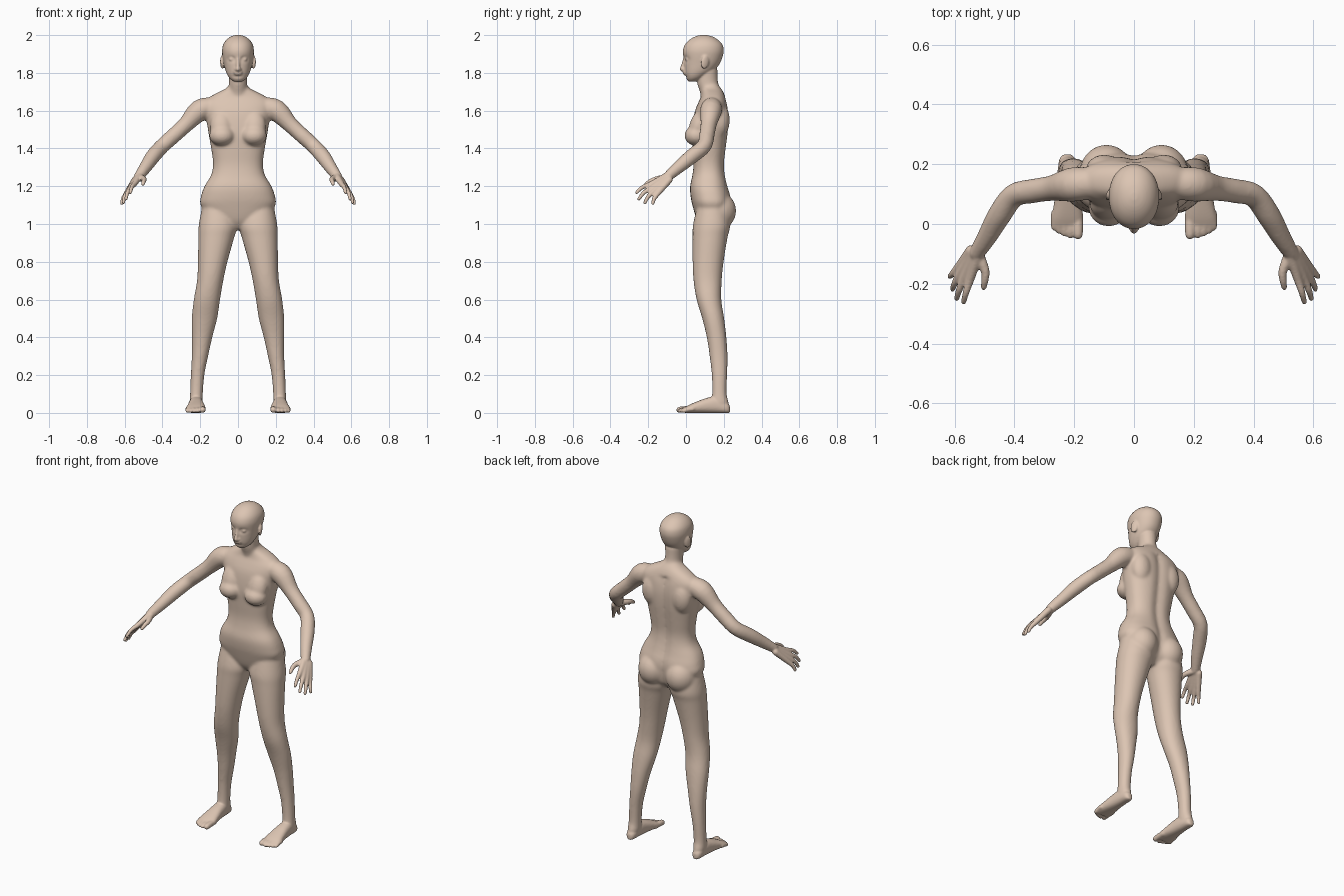
import bpy, bmesh, math
from mathutils import Vector, Matrix

if "Cube" in bpy.data.objects:
    bpy.data.objects.remove(bpy.data.objects["Cube"])


def smooth_rows(rows, steps=5):
    """Catmull-Rom interpolation of every column."""
    out = []
    for i in range(len(rows) - 1):
        a, b, c, d = (rows[max(i - 1, 0)], rows[i], rows[i + 1], rows[min(i + 2, len(rows) - 1)])
        for s in range(steps):
            t = s / steps
            out.append([0.5 * (2 * q + (r - p) * t + (2 * p - 5 * q + 4 * r - w) * t * t
                               + (3 * q - p - 3 * r + w) * t ** 3) for p, q, r, w in zip(a, b, c, d)])
    return out + [list(rows[-1])]


def skin(bm, rings):
    """Bridge rings of points into a closed shell."""
    vs = [[bm.verts.new(p) for p in ring] for ring in rings]
    n = len(vs[0])
    for a, b in zip(vs, vs[1:]):
        for i in range(n):
            bm.faces.new((a[i], a[(i + 1) % n], b[(i + 1) % n], b[i]))
    bm.faces.new(vs[0][::-1])
    bm.faces.new(vs[-1])
    return [v for ring in vs for v in ring]


def curve_pow(v, e):
    return math.copysign(abs(v) ** (2 / e), v)


def stack(bm, rows, e=2.0, side=1, n=48):
    """Horizontal sections: z, x min, x max, y min, y max."""
    rings = []
    for z, x0, x1, y0, y1 in smooth_rows(rows):
        ring = []
        for i in range(n):
            a = math.tau * i / n
            ring.append((side * ((x0 + x1) / 2 + (x1 - x0) / 2 * curve_pow(math.cos(a), e)),
                         (y0 + y1) / 2 + (y1 - y0) / 2 * curve_pow(math.sin(a), e), z))
        rings.append(ring)
    return skin(bm, rings)


def tube(bm, pts, side=1, n=16):
    """Round limb through points x, y, z, radius, with domed ends."""
    rows = smooth_rows(pts, 4)
    cs = [Vector(r[:3]) for r in rows]
    rad = [r[3] for r in rows]
    d0, d1 = (cs[0] - cs[1]).normalized(), (cs[-1] - cs[-2]).normalized()
    r0, r1 = rad[0], rad[-1]
    caps = [(0.5, 0.86), (0.86, 0.5), (0.98, 0.15)]
    cs = [cs[0] + d0 * r0 * h for h, _ in caps[::-1]] + cs + [cs[-1] + d1 * r1 * h for h, _ in caps]
    rad = [r0 * w for _, w in caps[::-1]] + rad + [r1 * w for _, w in caps]
    rings = []
    for i, c in enumerate(cs):
        t = (cs[min(i + 1, len(cs) - 1)] - cs[max(i - 1, 0)]).normalized()
        ref = Vector((0, 0, 1)) if abs(t.z) < 0.9 else Vector((1, 0, 0))
        u = t.cross(ref).normalized()
        v = t.cross(u)
        ring = [c + rad[i] * (u * math.cos(math.tau * k / n) + v * math.sin(math.tau * k / n)) for k in range(n)]
        rings.append([(p.x * side, p.y, p.z) for p in ring])
    skin(bm, rings)


def blob(bm, c, r, side=1, tilt=(0, 0)):
    """Ellipsoid, tilted about x and z."""
    m = (Matrix.Diagonal((side, 1, 1, 1)) @ Matrix.Translation(c) @ Matrix.Rotation(tilt[0], 4, 'X')
         @ Matrix.Rotation(tilt[1], 4, 'Z') @ Matrix.Diagonal((*r, 1)))
    bmesh.ops.create_uvsphere(bm, u_segments=24, v_segments=16, radius=1, matrix=m)


def finish(bm, name, voxel, rounds, swell):
    """Fuse overlapping shells into one soft skin."""
    bmesh.ops.recalc_face_normals(bm, faces=bm.faces)
    me = bpy.data.meshes.new(name)
    bm.to_mesh(me)
    bm.free()
    ob = bpy.data.objects.new(name, me)
    bpy.context.collection.objects.link(ob)
    fuse(ob, voxel, rounds, swell)
    return ob


def fuse(ob, voxel, rounds, swell):
    m = ob.modifiers.new("fuse", 'REMESH')
    m.mode, m.voxel_size, m.use_smooth_shade = 'VOXEL', voxel, True
    m = ob.modifiers.new("soften", 'SMOOTH')
    m.factor, m.iterations = 0.5, rounds
    m = ob.modifiers.new("swell", 'DISPLACE')
    m.strength, m.mid_level = swell, 0
    bpy.ops.object.select_all(action='DESELECT')
    ob.select_set(True)
    bpy.context.view_layer.objects.active = ob
    bpy.ops.object.convert(target='MESH')


# torso with spine groove
body = bmesh.new()
torso = [(0.975, .05, .09, .19), (1.02, .14, .06, .225), (1.1, .196, .036, .238), (1.15, .193, .026, .235),
         (1.2, .175, .024, .22), (1.26, .14, .036, .207), (1.32, .13, .042, .203), (1.4, .14, .038, .212),
         (1.48, .154, .034, .222), (1.55, .165, .04, .226), (1.6, .178, .05, .223), (1.64, .18, .066, .216),
         (1.67, .15, .08, .207), (1.695, .105, .085, .197), (1.715, .065, .085, .185), (1.74, .04, .085, .165)]
for v in stack(body, [(z, -w, w, a, b) for z, w, a, b in torso], 2.4):
    if v.co.y > 0.15 and v.co.z < 1.66:
        v.co.y -= 0.014 * math.exp(-(v.co.x / 0.028) ** 2)

# neck
neck = [(1.62, .065, .09, .2), (1.69, .052, .078, .187), (1.75, .046, .06, .168), (1.83, .05, .06, .165)]
stack(body, [(z, -w, w, a, b) for z, w, a, b in neck])

leg = [(1.13, .04, .18, .07, .21), (1.0, .006, .205, .04, .232), (.93, .022, .208, .037, .218),
       (.8, .058, .21, .037, .197), (.7, .08, .215, .042, .187), (.6, .097, .232, .058, .185),
       (.5, .112, .243, .088, .2), (.4, .138, .243, .112, .212), (.3, .16, .243, .127, .218),
       (.2, .18, .248, .138, .216), (.1, .188, .252, .14, .214), (.05, .19, .254, .13, .225), (.005, .2, .245, .14, .215)]
arm = [(.14, .137, 1.62, .05), (.205, .132, 1.6, .056), (.275, .12, 1.528, .041), (.34, .11, 1.468, .039),
       (.402, .095, 1.412, .038), (.45, .03, 1.358, .038), (.49, -.04, 1.3, .032), (.527, -.1, 1.248, .025)]
for s in (1, -1):
    stack(body, leg, 2.1, s)
    tube(body, arm, s, 24)
    # buttocks, breasts and shoulder blades
    blob(body, (.092, .165, 1.07), (.09, .099, .1), s)
    blob(body, (.085, .055, 1.468), (.066, .062, .052), s)
    blob(body, (.088, .066, 1.52), (.058, .046, .088), s, (-.3, 0))
    blob(body, (.1, .18, 1.55), (.06, .05, .09), s)
body = finish(body, "body", .008, 8, .0015)

# head with eye sockets
detail = bmesh.new()
head = [(1.755, .022, .014, .05), (1.77, .042, .003, .085), (1.79, .056, -.004, .115), (1.815, .066, -.008, .15),
        (1.85, .074, -.01, .178), (1.89, .081, -.014, .194), (1.92, .083, -.015, .199), (1.95, .077, -.004, .192),
        (1.975, .06, .02, .168), (1.992, .036, .05, .138), (2.0, .01, .08, .105)]
for v in stack(detail, [(z, -w, w, a, b) for z, w, a, b in head], 2.1):
    x, y, z = v.co
    if y < 0.05:
        v.co.y += 0.014 * math.exp(-((abs(x) - .033) / .02) ** 2 - ((z - 1.873) / .013) ** 2)
        v.co.y += 0.006 * math.exp(-(x / .03) ** 2 - ((z - 1.783) / .007) ** 2)

# nose and lips
tube(detail, [(0, -.006, 1.885, .007), (0, -.014, 1.845, .009), (0, -.022, 1.82, .011)])
blob(detail, (0, -.006, 1.804), (.024, .011, .005))
blob(detail, (0, -.005, 1.794), (.02, .011, .006))

# foot outline: y, centre x, half width, height
foot = [(.232, .223, .012, .035), (.215, .223, .026, .055), (.16, .222, .034, .085), (.11, .222, .039, .078),
        (.06, .222, .046, .06), (.02, .223, .052, .043), (-.008, .223, .05, .028)]
toes = [(.187, -.036, .016), (.213, -.038, .011), (.233, -.032, .0105), (.251, -.023, .0105), (.267, -.012, .0105)]
fingers = [[(.548, -.185, 1.212), (.562, -.23, 1.195), (.57, -.262, 1.166)],
           [(.568, -.18, 1.192), (.585, -.222, 1.167), (.593, -.25, 1.132)],
           [(.582, -.167, 1.176), (.6, -.2, 1.145), (.607, -.218, 1.112)],
           [(.59, -.148, 1.163), (.608, -.168, 1.135), (.616, -.176, 1.108)]]
for s in (1, -1):
    # eyes, nostrils and ears
    blob(detail, (.033, .009, 1.872), (.015, .013, .01), s)
    blob(detail, (.011, -.013, 1.818), (.008, .009, .007), s)
    blob(detail, (.083, .1, 1.856), (.008, .022, .036), s, (-.15, .4))
    # feet
    rings = []
    for y, x, w, h in smooth_rows(foot):
        ring = []
        for i in range(32):
            a = math.tau * i / 32
            ring.append((s * (x + w * curve_pow(math.cos(a), 2.4)), y, h / 2 + h / 2 * curve_pow(math.sin(a), 2.4)))
        rings.append(ring)
    skin(detail, rings)
    for x, y, r in toes:
        tube(detail, [(x, .035, .02, r), (x, y + .025, .019, r), (x, y, r, r * .95)], s)
    # hands
    for k, (a, b, c) in enumerate(fingers):
        base = (.52 + .008 * k, -.1 + .004 * k, 1.256 - .007 * k, .018)
        tube(detail, [base, (*a, .0135), (*b, .0105), (*c, .0085)], s)
    tube(detail, [(.522, -.1, 1.246, .019), (.498, -.155, 1.238, .014), (.499, -.19, 1.226, .0115),
                  (.503, -.213, 1.211, .009)], s)
detail = finish(detail, "head_hands_feet", .004, 2, .0006)

# fuse everything into one figure
body.select_set(True)
bpy.context.view_layer.objects.active = body
bpy.ops.object.join()
fuse(body, .005, 3, .0005)
body.name = "standing_figure"
skin_mat = bpy.data.materials.new("skin")
skin_mat.diffuse_color = (.72, .56, .45, 1)
skin_mat.use_nodes = True
skin_mat.node_tree.nodes["Principled BSDF"].inputs["Base Color"].default_value = skin_mat.diffuse_color
body.data.materials.clear()
body.data.materials.append(skin_mat)
bpy.ops.object.shade_smooth()
